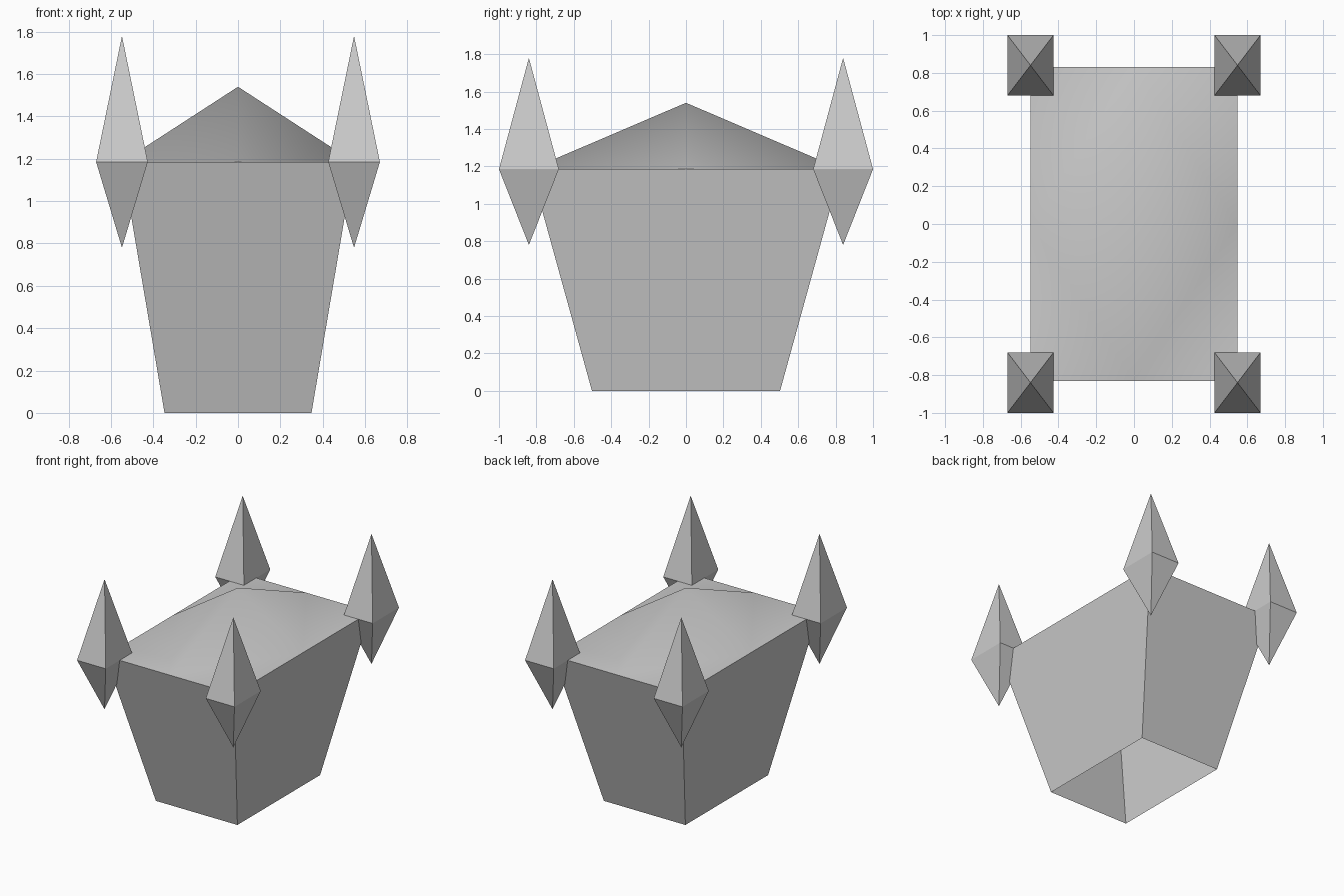
import bpy
import bmesh
from math import pi, cos, sin, radians

cube = bpy.data.objects.get("Cube")
if cube:
    bpy.data.objects.remove(cube, do_unlink=True)

GREY = (0.6, 0.6, 0.6, 1.0)
stone = bpy.data.materials.new("grey stone")
stone.use_nodes = True
stone.diffuse_color = GREY
stone.node_tree.nodes["Principled BSDF"].inputs["Base Color"].default_value = GREY

EAVE_Z, PEAK_Z = 1.185, 1.54
EAVE_X, EAVE_Y = 0.548, 0.83
BASE_X, BASE_Y = 0.347, 0.503


def finish(bm, name):
    """Turn a bmesh into a named, coloured object."""
    bmesh.ops.recalc_face_normals(bm, faces=bm.faces)
    mesh = bpy.data.meshes.new(name)
    bm.to_mesh(mesh)
    bm.free()
    mesh.materials.append(stone)
    obj = bpy.data.objects.new(name, mesh)
    bpy.context.collection.objects.link(obj)
    return obj


def rectangle(bm, hx, hy, z, cx=0, cy=0):
    return [bm.verts.new((cx + sx * hx, cy + sy * hy, z))
            for sx, sy in ((-1, -1), (1, -1), (1, 1), (-1, 1))]


# Tapered walls, open underneath, with the peaked roof on top
bm = bmesh.new()
base = rectangle(bm, BASE_X, BASE_Y, 0)
corners = rectangle(bm, EAVE_X, EAVE_Y, EAVE_Z)
peak = bm.verts.new((0, 0, PEAK_Z))
mids = []
for i in range(4):
    j = (i + 1) % 4
    mids.append(bm.verts.new((corners[i].co + corners[j].co) / 2))
    bm.faces.new((base[i], base[j], corners[j], mids[i], corners[i]))
for i in range(4):
    j = (i + 1) % 4
    # Sloped facet to the peak, then the level triangle at the corner
    for face in (bm.faces.new((peak, mids[i], mids[j])),
                 bm.faces.new((mids[i], corners[j], mids[j]))):
        face.smooth = True
# Keep the eaves crisp while the roof shades smoothly
for edge in bm.edges:
    if len({f.smooth for f in edge.link_faces}) > 1:
        edge.smooth = False
finish(bm, "tapered_body")

# Four-sided double-pointed spikes at the eave corners
for x_name, sx in (("left", 1), ("right", -1)):
    for y_name, sy in (("front", -1), ("back", 1)):
        cx, cy = sx * EAVE_X, sy * 0.84
        bm = bmesh.new()
        ring = rectangle(bm, 0.122, 0.16, EAVE_Z, cx, cy)
        for z in (1.78, 0.78):
            tip = bm.verts.new((cx, cy, z))
            for i in range(4):
                bm.faces.new((ring[i], ring[(i + 1) % 4], tip))
        finish(bm, f"{y_name}_{x_name}_spike")
